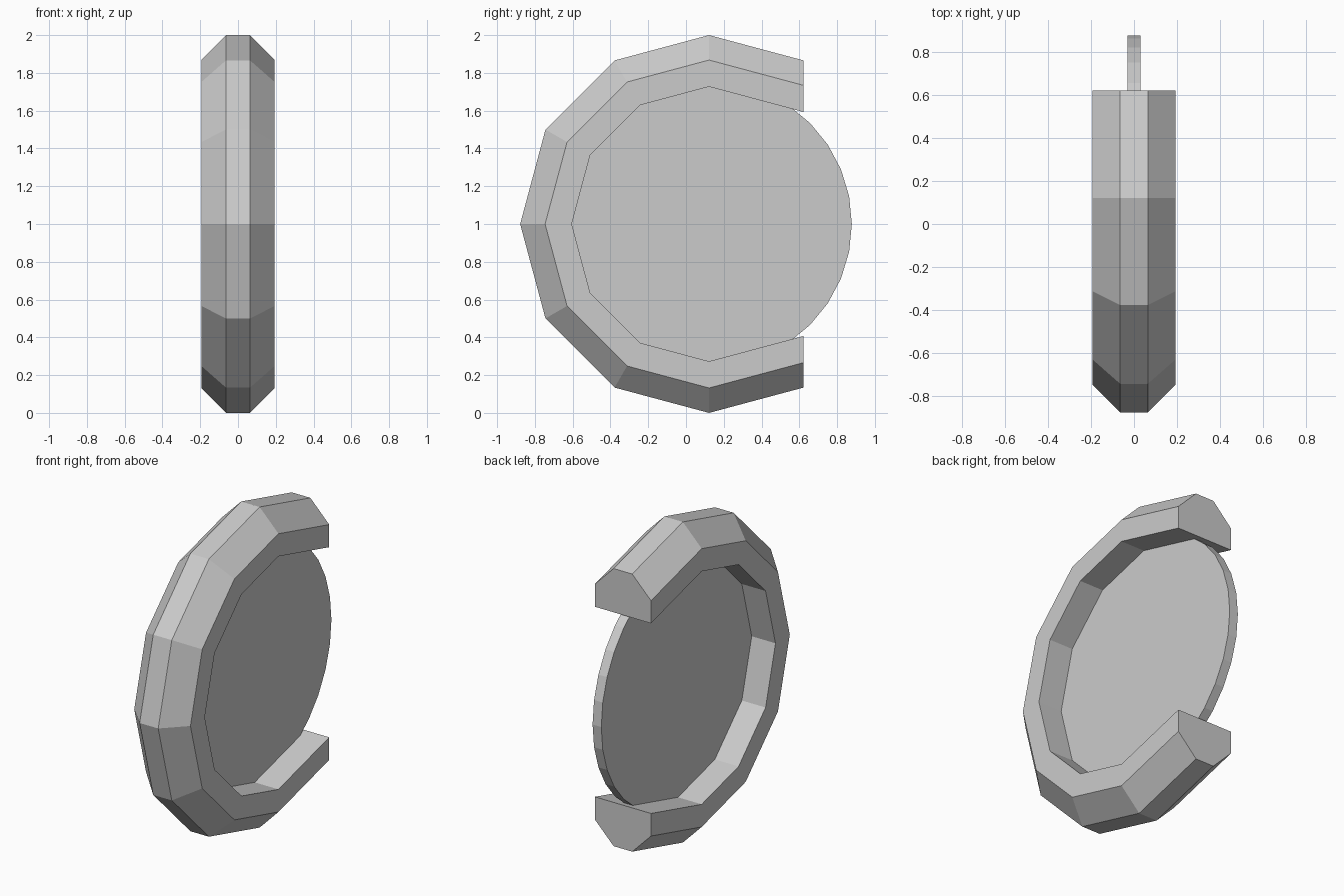
import bpy, bmesh
from math import cos, sin, radians

if "Cube" in bpy.data.objects:
    bpy.data.objects.remove(bpy.data.objects["Cube"])

CENTRE_Y, CENTRE_Z = 0.122, 1.0

# Rim cross-section: (half-thickness offset in x, radius)
half = [(0.064, 1.0), (0.194, 0.868), (0.194, 0.727)]
section = half + [(-x, r) for x, r in reversed(half)]

# Sweep through a 12-sided circle, leaving the back open
END_Y = 0.5
angles = range(60, 301, 30)


def rim_point(x, r, angle):
    y, z = r * cos(radians(angle)), r * sin(radians(angle))
    if angle in (60, 300):
        # extend the last segment to a vertical cut
        side = 1 if angle == 60 else -1
        slope = (1 - sin(radians(60))) / 0.5
        y, z = END_Y, side * (r - slope * END_Y)
    return (x, CENTRE_Y + y, CENTRE_Z + z)


bm = bmesh.new()
rings = [[bm.verts.new(rim_point(x, r, a)) for x, r in section] for a in angles]
n = len(section)
for a, b in zip(rings, rings[1:]):
    for i in range(n):
        j = (i + 1) % n
        bm.faces.new((a[i], a[j], b[j], b[i]))
bm.faces.new(rings[0])
bm.faces.new(rings[-1])
bmesh.ops.recalc_face_normals(bm, faces=bm.faces)
mesh = bpy.data.meshes.new("rim_guard")
bm.to_mesh(mesh)
bm.free()
bpy.context.collection.objects.link(bpy.data.objects.new("rim_guard", mesh))

# Thin disc held inside the rim
bpy.ops.mesh.primitive_cylinder_add(
    vertices=32, radius=0.756, depth=0.06,
    location=(0, CENTRE_Y, CENTRE_Z), rotation=(0, radians(90), 0))
bpy.context.object.name = "disc"
